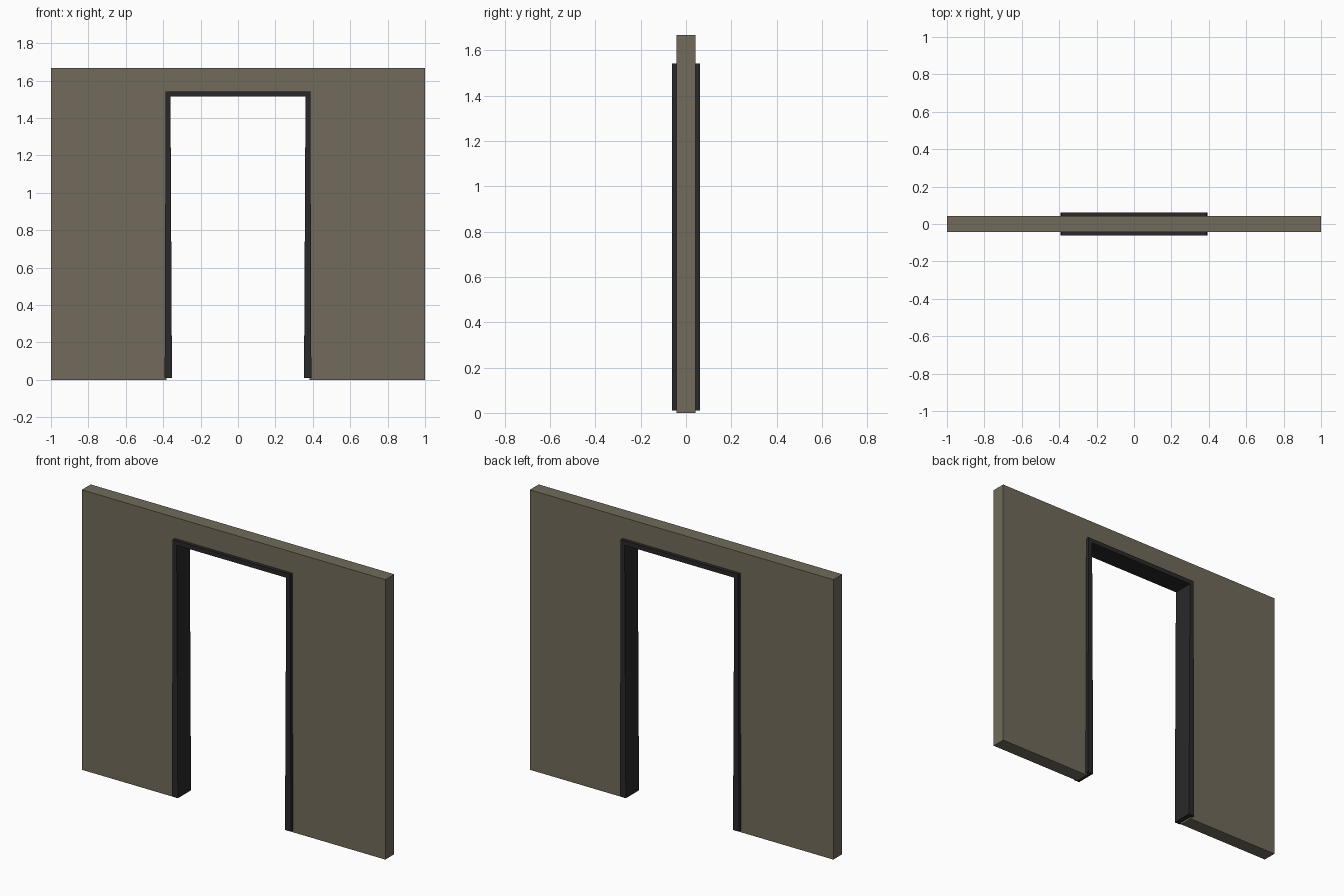
import bpy, bmesh

if "Cube" in bpy.data.objects:
    bpy.data.objects.remove(bpy.data.objects["Cube"])


def material(name, color):
    m = bpy.data.materials.new(name)
    m.diffuse_color = color
    m.use_nodes = True
    m.node_tree.nodes["Principled BSDF"].inputs["Base Color"].default_value = m.diffuse_color
    return m


def extruded(name, outline, half_depth, mat):
    """Extrude an (x, z) outline symmetrically along y."""
    bm = bmesh.new()
    face = bm.faces.new([bm.verts.new((x, -half_depth, z)) for x, z in outline])
    ext = bmesh.ops.extrude_face_region(bm, geom=[face])
    moved = [v for v in ext["geom"] if isinstance(v, bmesh.types.BMVert)]
    bmesh.ops.translate(bm, verts=moved, vec=(0, 2 * half_depth, 0))
    bmesh.ops.recalc_face_normals(bm, faces=bm.faces)
    mesh = bpy.data.meshes.new(name)
    bm.to_mesh(mesh)
    bm.free()
    mesh.materials.append(mat)
    obj = bpy.data.objects.new(name, mesh)
    bpy.context.collection.objects.link(obj)
    return obj


def arch(outer, inner):
    """Close a doorway-shaped outline from its right-hand (x, z) points."""
    right = [inner[1], inner[0], outer[0], outer[1]]
    return right + [(-x, z) for x, z in reversed(right)]


wall_mat = material("wall_paint", (0.165, 0.145, 0.105, 1))
frame_mat = material("dark_frame", (0.022, 0.022, 0.024, 1))

# Wall panel with the doorway cut out
extruded("wall", arch([(1, 0), (1, 1.667)], [(0.382, 0), (0.382, 1.535)]),
         0.042, wall_mat)

# Door frame: jambs widen slightly toward the floor
extruded("door_frame", arch([(0.392, 0.011), (0.387, 1.542)],
                            [(0.353, 0.011), (0.361, 1.515)]),
         0.062, frame_mat)
